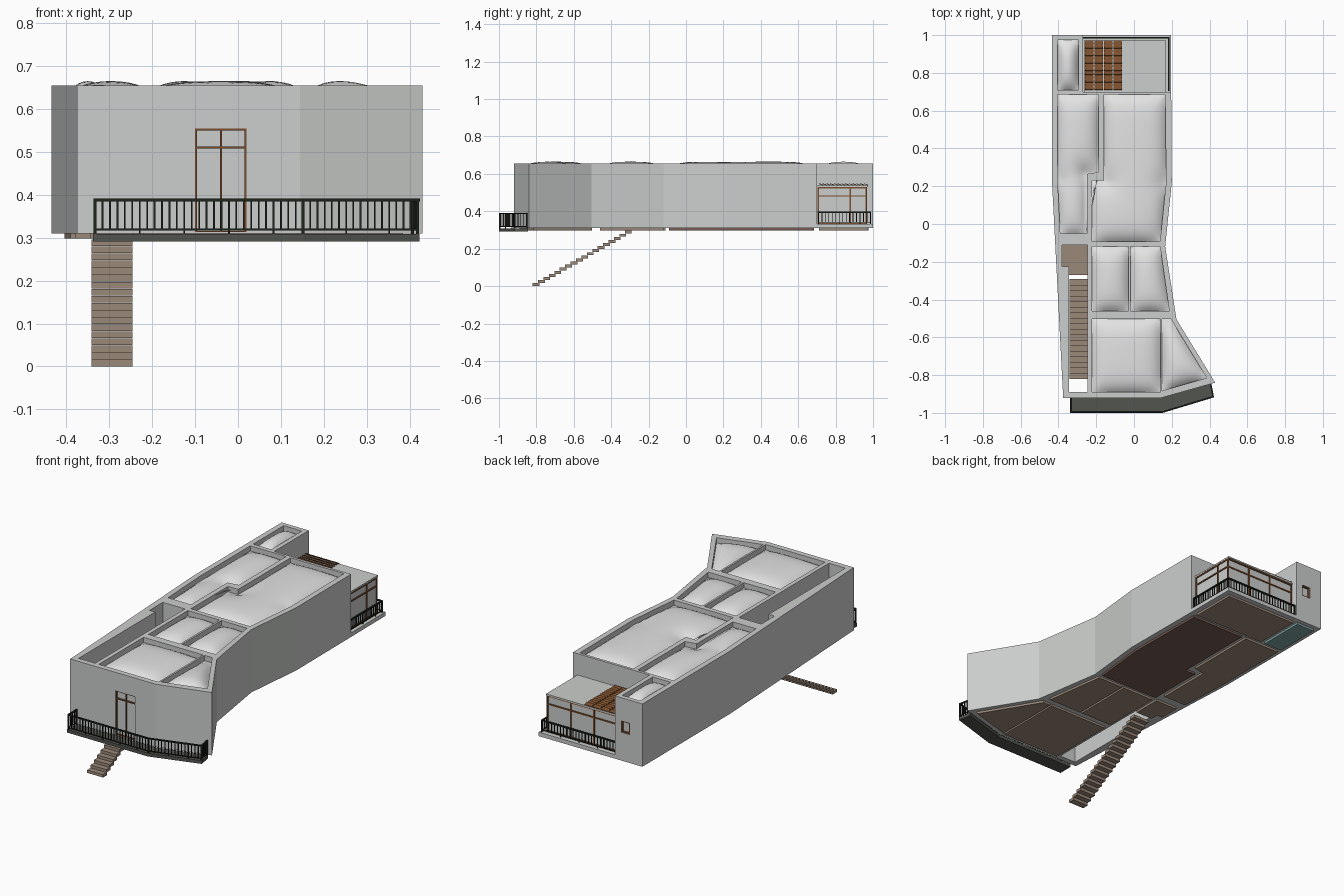
import bpy, bmesh, math
from mathutils import Vector, Matrix

if "Cube" in bpy.data.objects:
    bpy.data.objects.remove(bpy.data.objects["Cube"])

def material(name, rgb):
    m = bpy.data.materials.new(name)
    m.diffuse_color = (*rgb, 1)
    m.use_nodes = True
    m.node_tree.nodes["Principled BSDF"].inputs["Base Color"].default_value = m.diffuse_color
    return m

WALL = material("pale_grey_wall", (0.60, 0.62, 0.605))
ROOF = material("roof_white", (0.76, 0.77, 0.76))
TAN = material("tan_boards", (0.33, 0.25, 0.195))
WOOD = material("brown_wood", (0.20, 0.075, 0.026))
DARK = material("balcony_grey", (0.085, 0.09, 0.077))
RAIL = material("rail_black", (0.012, 0.017, 0.012))
MAROON = material("maroon_panel", (0.18, 0.105, 0.085))
TEAL = material("teal_panel", (0.22, 0.38, 0.38))

def finish(name, bm, mat):
    bmesh.ops.recalc_face_normals(bm, faces=bm.faces)
    me = bpy.data.meshes.new(name)
    bm.to_mesh(me)
    bm.free()
    ob = bpy.data.objects.new(name, me)
    bpy.context.collection.objects.link(ob)
    me.materials.append(mat)
    return ob

def prism(bm, pts, z0, z1):
    face = bm.faces.new([bm.verts.new((x, y, z0)) for x, y in pts])
    ext = bmesh.ops.extrude_face_region(bm, geom=[face], use_keep_orig=True)
    top = [v for v in ext["geom"] if isinstance(v, bmesh.types.BMVert)]
    bmesh.ops.translate(bm, verts=top, vec=(0, 0, z1 - z0))

def rect(x0, x1, y0, y1):
    return [(x0, y0), (x1, y0), (x1, y1), (x0, y1)]

def box(bm, x0, x1, y0, y1, z0, z1):
    prism(bm, rect(x0, x1, y0, y1), z0, z1)

def beam(bm, a, b, z, w, h):
    """Horizontal bar from plan point a to b, centred on height z."""
    a, b = Vector(a), Vector(b)
    d, c = b - a, (a + b) / 2
    m = (Matrix.Translation((c.x, c.y, z)) @ Matrix.Rotation(math.atan2(d.y, d.x), 4, 'Z')
         @ Matrix.Diagonal((d.length + w, w, h, 1)))
    bmesh.ops.create_cube(bm, size=1, matrix=m)

def railing(name, path, z0, z1, gap):
    bm = bmesh.new()
    for a, b in zip(path, path[1:]):
        beam(bm, a, b, z1 - 0.004, 0.008, 0.007)
        beam(bm, a, b, z0 + 0.010, 0.005, 0.004)
        n = max(1, round((Vector(b) - Vector(a)).length / gap))
        for i in range(n + 1):
            p = Vector(a).lerp(Vector(b), i / n)
            r = 0.0035 if i in (0, n) else 0.002
            low = z0 if i % 6 == 0 or i == n else z0 + 0.010
            box(bm, p.x - r, p.x + r, p.y - r, p.y + r, low, z1 - 0.004)
    return finish(name, bm, RAIL)

TOP, BASE, RECESS = 0.655, 0.31, 0.626
OUTLINE = [(-0.435, 1.0), (-0.435, 0.24), (-0.375, -0.92), (0.145, -0.92), (0.43, -0.84),
           (0.225, -0.505), (0.165, -0.12), (0.2, 0.22), (0.195, 1.0)]
PANELS = {
    "tower": rect(-0.405, -0.295, 0.71, 0.975),
    "left_room": [(-0.405, 0.685), (-0.405, 0.24), (-0.39, -0.05), (-0.25, -0.05),
                  (-0.25, 0.265), (-0.187, 0.275), (-0.187, 0.685)],
    "right_room": [(-0.16, 0.685), (-0.16, 0.23), (-0.222, 0.23), (-0.222, -0.092),
                   (0.138, -0.092), (0.17, 0.22), (0.165, 0.685)],
    "middle_left": rect(-0.222, -0.029, -0.46, -0.118),
    "middle_right": [(-0.018, -0.46), (0.187, -0.46), (0.138, -0.118), (-0.018, -0.118)],
    "front_room": rect(-0.222, 0.139, -0.89, -0.502),
    "front_corner": [(0.149, -0.502), (0.195, -0.502), (0.385, -0.815), (0.149, -0.883)],
}
COURT = [(-0.345, -0.89), (-0.245, -0.89), (-0.245, -0.11), (-0.38, -0.11),
         (-0.38, -0.225), (-0.345, -0.225)]

# Main shell, with roof recesses, stair court, rear terrace and openings cut out
bm = bmesh.new()
prism(bm, OUTLINE, BASE, TOP)
shell = finish("building_shell", bm, WALL)
bm = bmesh.new()
for pts in PANELS.values():
    prism(bm, pts, RECESS, 0.7)
prism(bm, COURT, 0.2, 0.7)
box(bm, -0.27, 0.4, 0.70, 1.2, 0.332, 0.7)
box(bm, -0.1, 0.02, -1.0, -0.908, 0.313, 0.555)
box(bm, -0.36, -0.305, 0.988, 1.1, 0.465, 0.53)
cutter = finish("shell_cutter", bm, WALL)
cutter.hide_render = True
mod = shell.modifiers.new("cut", 'BOOLEAN')
mod.operation, mod.solver, mod.object = 'DIFFERENCE', 'EXACT', cutter
deps = bpy.context.evaluated_depsgraph_get()
cut_mesh = bpy.data.meshes.new_from_object(shell.evaluated_get(deps))
shell.modifiers.clear()
shell.data = cut_mesh
bpy.data.objects.remove(cutter)

# Pillow-shaped roof panels
def seg_dist(p, a, b):
    d = b - a
    t = max(0, min(1, (p - a).dot(d) / d.length_squared))
    return (p - a - d * t).length

def pillow(name, pts):
    bm = bmesh.new()
    bm.faces.new([bm.verts.new((x, y, RECESS)) for x, y in pts])
    bmesh.ops.triangulate(bm, faces=bm.faces[:])
    for axis in (0, 1):
        lo, hi = min(p[axis] for p in pts), max(p[axis] for p in pts)
        n = max(10, int((hi - lo) / 0.016))
        for i in range(1, n):
            co, no = Vector((0, 0, 0)), Vector((0, 0, 0))
            co[axis], no[axis] = lo + (hi - lo) * i / n, 1
            bmesh.ops.bisect_plane(bm, geom=bm.verts[:] + bm.edges[:] + bm.faces[:],
                                   plane_co=co, plane_no=no, dist=1e-5)
    edges = [(Vector(a), Vector(b)) for a, b in zip(pts, pts[1:] + pts[:1])]
    rise = {}
    for v in bm.verts:
        rise[v] = math.prod(1 - math.exp(-seg_dist(v.co.xy, a, b) / 0.04) for a, b in edges)
    peak = max(rise.values())
    for v, h in rise.items():
        v.co.z = RECESS + 0.039 * h / peak
    for f in bm.faces:
        f.smooth = True
    ob = finish(name, bm, ROOF)
    if ob.data.polygons[0].normal.z < 0:
        ob.data.flip_normals()

for key, pts in PANELS.items():
    pillow(key + "_roof_panel", pts)

# Underside panels and stair landing
under = dict(PANELS, terrace=rect(-0.27, 0.165, 0.71, 0.97),
             landing=[(-0.345, -0.27), (-0.245, -0.27), (-0.245, -0.11), (-0.38, -0.11),
                      (-0.38, -0.225), (-0.345, -0.225)])
for key, pts in under.items():
    bm = bmesh.new()
    prism(bm, pts, 0.298, 0.311)
    finish(key + "_floor_panel", bm, {"tower": TEAL, "right_room": MAROON}.get(key, TAN))

# Stairs
bm = bmesh.new()
for i in range(18):
    y, z = -0.82 + i * 0.029, i * 0.0165
    box(bm, -0.342, -0.246, y, y + 0.036, z, z + 0.0158)
finish("stairs", bm, TAN)

# Front balcony
bm = bmesh.new()
prism(bm, [(-0.338, -0.92), (-0.338, -1.0), (0.152, -1.0), (0.423, -0.918),
           (0.41, -0.845), (0.145, -0.92)], 0.291, 0.309)
finish("balcony_floor", bm, DARK)
railing("balcony_railing", [(-0.333, -0.925), (-0.333, -0.995), (0.152, -0.995),
                            (0.419, -0.914), (0.407, -0.852)], 0.309, 0.392, 0.0175)

# Front door frame and rear window frame
def frame(name, x0, x1, y0, y1, z0, z1, w, uprights, rails):
    bm = bmesh.new()
    for x in (x0, *uprights, x1 - w):
        box(bm, x, x + w, y0, y1, z0, z1)
    for z in (z0, *rails, z1 - w):
        box(bm, x0, x1, y0, y1, z, z + w)
    finish(name, bm, WOOD)

frame("front_door_frame", -0.1, 0.02, -0.917, -0.908, 0.311, 0.555, 0.005, (-0.0425,), (0.508,))
frame("rear_window_frame", -0.36, -0.305, 0.987, 0.998, 0.465, 0.53, 0.006, (), ())

# Rear glazed pavilion
bm = bmesh.new()
box(bm, -0.262, 0.165, 0.699, 0.962, 0.331, 0.53)
finish("pavilion_walls", bm, WALL)
bm = bmesh.new()
box(bm, -0.265, 0.17, 0.699, 0.972, 0.53, 0.538)
finish("pavilion_roof", bm, WALL)
frame("pavilion_rear_frame", -0.265, 0.17, 0.96, 0.967, 0.331, 0.53, 0.007,
      (-0.12, 0.022), (0.478,))
bm = bmesh.new()
for y in (0.703, 0.875, 0.96):
    box(bm, 0.163, 0.17, y, y + 0.007, 0.331, 0.53)
for z in (0.331, 0.478, 0.522):
    box(bm, 0.163, 0.17, 0.703, 0.967, z, z + 0.007)
finish("pavilion_side_frame", bm, WOOD)

# Louvred sunshade in four bays on the pavilion roof
bm = bmesh.new()
for bay in range(4):
    x0 = -0.258 + bay * 0.05
    for i in range(13):
        m = (Matrix.Translation((x0 + 0.022, 0.721 + i * 0.02, 0.544))
             @ Matrix.Rotation(math.radians(-20), 4, 'X') @ Matrix.Diagonal((0.045, 0.022, 0.004, 1)))
        bmesh.ops.create_cube(bm, size=1, matrix=m)
finish("sunshade_louvres", bm, WOOD)

railing("terrace_railing", [(0.184, 0.708), (0.184, 0.986), (-0.266, 0.986)], 0.332, 0.398, 0.0185)
